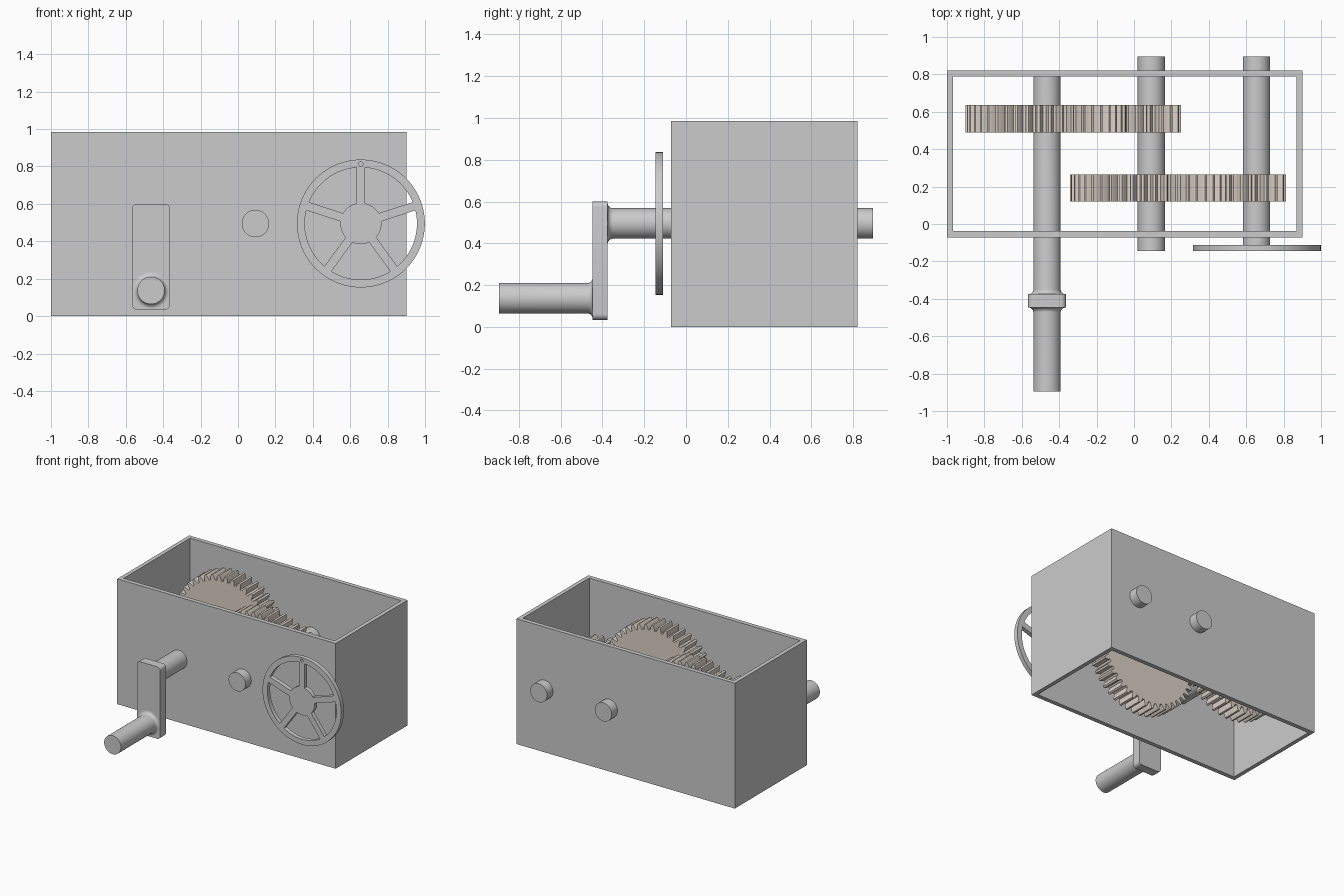
import bpy, bmesh
from math import sin, cos, pi, asin, tau, radians

if "Cube" in bpy.data.objects:
    bpy.data.objects.remove(bpy.data.objects["Cube"])

ZC = 0.495                      # shaft height
X1, X2, X3 = -0.465, 0.093, 0.655
R = 0.073                       # shaft radius
M = (X2 - X1) / 30              # gear module (45 + 15 teeth)

beige = bpy.data.materials.new("gear_beige")
beige.diffuse_color = (0.72, 0.65, 0.58, 1)
beige.use_nodes = True
beige.node_tree.nodes["Principled BSDF"].inputs["Base Color"].default_value = beige.diffuse_color


def finish(name, bm, mat=None):
    bmesh.ops.remove_doubles(bm, verts=bm.verts, dist=1e-5)
    bmesh.ops.recalc_face_normals(bm, faces=bm.faces)
    me = bpy.data.meshes.new(name)
    bm.to_mesh(me)
    bm.free()
    ob = bpy.data.objects.new(name, me)
    bpy.context.collection.objects.link(ob)
    if mat:
        me.materials.append(mat)
    bpy.ops.object.select_all(action='DESELECT')
    ob.select_set(True)
    bpy.context.view_layer.objects.active = ob
    bpy.ops.object.shade_smooth_by_angle(angle=radians(25))
    return ob


def plate(name, loops, loc, thick, upright=True, mat=None):
    """Outline with holes, extruded evenly about loc."""
    cu = bpy.data.curves.new(name + "_outline", 'CURVE')
    cu.dimensions, cu.fill_mode, cu.extrude = '2D', 'BOTH', thick / 2
    for pts in loops:
        sp = cu.splines.new('POLY')
        sp.points.add(len(pts) - 1)
        for p, (x, y) in zip(sp.points, pts):
            p.co = (x, y, 0, 1)
        sp.use_cyclic_u = True
    tmp = bpy.data.objects.new(name + "_tmp", cu)
    bpy.context.collection.objects.link(tmp)
    dg = bpy.context.evaluated_depsgraph_get()
    me = bpy.data.meshes.new_from_object(tmp.evaluated_get(dg))
    bm = bmesh.new()
    bm.from_mesh(me)
    bpy.data.objects.remove(tmp)
    bpy.data.curves.remove(cu)
    bpy.data.meshes.remove(me)
    ob = finish(name, bm, mat)
    ob.location = loc
    if upright:
        ob.rotation_euler.x = pi / 2
    return ob


def lathe(name, profile, x, z, n=64):
    """Revolve (radius, y) points about a y-parallel axis."""
    bm = bmesh.new()
    vs = [bm.verts.new((r, y, 0)) for r, y in profile]
    es = [bm.edges.new(e) for e in zip(vs, vs[1:])]
    bmesh.ops.spin(bm, geom=vs + es, cent=(0, 0, 0), axis=(0, 1, 0),
                   angle=tau, steps=n, use_merge=True)
    finish(name, bm).location = (x, 0, z)


def arc(r, a0, a1, n, cx=0, cy=0):
    return [(cx + r * cos(a0 + (a1 - a0) * i / n),
             cy + r * sin(a0 + (a1 - a0) * i / n)) for i in range(n + 1)]


def circle(r, n, cx=0, cy=0):
    return arc(r, 0, tau, n, cx, cy)[:-1]


def rect(x0, x1, y0, y1):
    return [(x0, y0), (x1, y0), (x1, y1), (x0, y1)]


def gear(name, teeth, x, y):
    pr, pts = M * teeth / 2, []
    flank = [(pr - 1.25 * M, .36), (pr - .6 * M, .31), (pr, .25),
             (pr + .55 * M, .19), (pr + M, .12)]
    for i in range(teeth):
        for r, f in [(r, -f) for r, f in flank] + flank[::-1]:
            a = (i + f) * tau / teeth
            pts.append((r * cos(a), r * sin(a)))
    plate(name, [pts], (x, y, ZC), 0.146, mat=beige)


# Open-ended housing
plate("housing", [rect(-1, 0.9, -0.072, 0.822), rect(-0.968, 0.868, -0.038, 0.788)],
      (0, 0, 0.4925), 0.985, upright=False)

# Two gear stages
for i, (a, b, y) in enumerate([(X1, X2, 0.562), (X2, X3, 0.192)], 1):
    gear(f"large_gear_{i}", 45, a, y)
    gear(f"pinion_{i}", 15, b, y)

# Plain shafts
lathe("middle_shaft", [(0, -0.145), (R, -0.145), (R, 0.895), (0, 0.895)], X2, ZC)
lathe("output_shaft", [(0, -0.125), (R, -0.125), (R, 0.895), (0, 0.895)], X3, ZC)

# Crank: filleted shaft, rounded arm, filleted handle
F, YB, YF = 0.025, -0.375, -0.447
lathe("crank_shaft", [(0, YB - .01), (R + F, YB - .01)]
      + arc(F, -pi / 2, -pi, 8, R + F, YB + F) + [(R, 0.79), (0, 0.79)], X1, ZC)
lathe("crank_handle", [(0, YF + .01), (R + F, YF + .01)]
      + arc(F, pi / 2, pi, 8, R + F, YF - F) + [(R, -0.895), (0, -0.895)], X1, 0.137)
c = 0.027
arm = []
for k, (sx, sz) in enumerate([(1, 1), (-1, 1), (-1, -1), (1, -1)]):
    arm += arc(c, k * pi / 2, (k + 1) * pi / 2, 6, sx * (0.101 - c), sz * (0.283 - c))
plate("crank_arm", [arm], (X1, (YB + YF) / 2, 0.317), YB - YF)

# Five-spoke wheel with a small hole in the rim
ro, ri, rh, hw = 0.342, 0.3, 0.11, 0.023
loops = [circle(ro, 96), circle(0.012, 16, 0, 0.318)]
for k in range(5):
    a0 = pi / 2 + k * tau / 5
    a1 = a0 + tau / 5
    do, di = asin(hw / ri), asin(hw / rh)
    loops.append(arc(ri, a0 + do, a1 - do, 18) + arc(rh, a1 - di, a0 + di, 10))
plate("spoked_wheel", loops, (X3 + 0.002, -0.128, ZC), 0.034)
